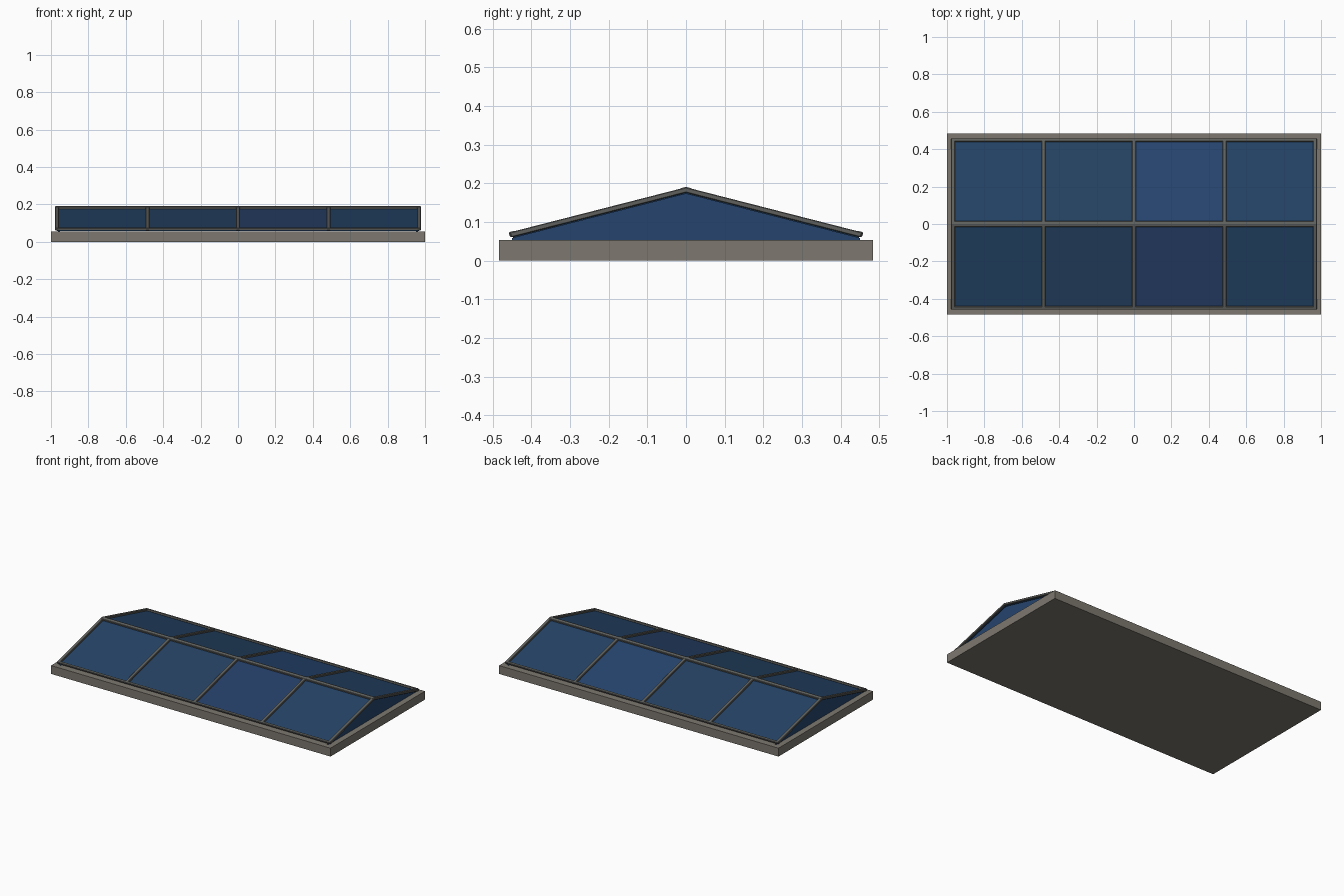
import bpy, bmesh

if "Cube" in bpy.data.objects:
    bpy.data.objects.remove(bpy.data.objects["Cube"])

SLOPE = 0.256      # roof rise per unit of y
RIDGE = 0.178      # height of the glass at the ridge
BARS_X = [-0.968, -0.484, 0.0, 0.484, 0.968]


def mat(name, r, g, b):
    m = bpy.data.materials.new(name)
    m.diffuse_color = (r, g, b, 1)
    m.use_nodes = True
    m.node_tree.nodes["Principled BSDF"].inputs["Base Color"].default_value = m.diffuse_color
    return m


def prism(name, profile, x0, x1, material, bevel=0):
    """Extrude a (y, z) outline along x."""
    bm = bmesh.new()
    face = bm.faces.new([bm.verts.new((x0, y, z)) for y, z in profile])
    ext = bmesh.ops.extrude_face_region(bm, geom=[face])["geom"]
    bmesh.ops.translate(bm, vec=(x1 - x0, 0, 0),
                        verts=[v for v in ext if isinstance(v, bmesh.types.BMVert)])
    bmesh.ops.recalc_face_normals(bm, faces=bm.faces)
    me = bpy.data.meshes.new(name)
    bm.to_mesh(me)
    bm.free()
    me.materials.append(material)
    ob = bpy.data.objects.new(name, me)
    bpy.context.collection.objects.link(ob)
    if bevel:
        mod = ob.modifiers.new("bevel", "BEVEL")
        mod.width, mod.segments = bevel, 1
        mod.limit_method = 'ANGLE'
    return ob


def roof(y, offset=0.0):
    return (y, RIDGE - SLOPE * abs(y) + offset)


def strip(y0, y1, low, high):
    """Outline of a slab lying on one slope, its ends square to the slope."""
    s = 1 if y0 + y1 > 0 else -1
    lean = lambda y, o: roof(y + (s * SLOPE * o if abs(y) > 0.001 else 0), o)
    return [lean(y0, low), lean(y1, low), lean(y1, high), lean(y0, high)]


def chevron(y, low, high):
    """Outline of a bent bar passing over the ridge."""
    e = y + SLOPE * high
    return [roof(-y, low), roof(0, low), roof(y, low),
            roof(e, high), roof(0, high), roof(-e, high)]


stone = mat("curb_grey", 0.205, 0.188, 0.16)
metal = mat("frame_grey", 0.115, 0.12, 0.112)
blues = [mat("glass_a", 0.017, 0.055, 0.132), mat("glass_b", 0.019, 0.059, 0.158),
         mat("glass_c", 0.018, 0.054, 0.12), mat("glass_d", 0.019, 0.05, 0.135)]

# Curb
prism("curb", [(-0.483, 0), (0.483, 0), (0.483, 0.054), (-0.483, 0.054)], -1, 1, stone)

# Sloping glass panes, four on each side
for side, shades in ((-1, (0, 2, 3, 0)), (1, (0, 2, 1, 0))):
    for i in range(4):
        prism("roof_pane", strip(0, side * 0.448, -0.005, 0.001),
              BARS_X[i], BARS_X[i + 1], blues[shades[i]])

# Triangular end panes
for s in (-1, 1):
    y = 0.45
    prism("end_pane", [(-y, 0.052), (y, 0.052), roof(y, -0.004), roof(0, -0.004), roof(-y, -0.004)],
          s * 0.953, s * 0.962, blues[1])

# Rafters over the ridge
for x in BARS_X:
    prism("rafter", chevron(0.452, -0.002, 0.012), x - 0.01, x + 0.01, metal, 0.002)

# Ridge cap and eave bars
prism("ridge_cap", chevron(0.012, -0.002, 0.013), -0.975, 0.975, metal, 0.002)
for s in (-1, 1):
    prism("eave_bar", strip(s * 0.439, s * 0.455, 0.0, 0.013), -0.975, 0.975, metal, 0.002)
